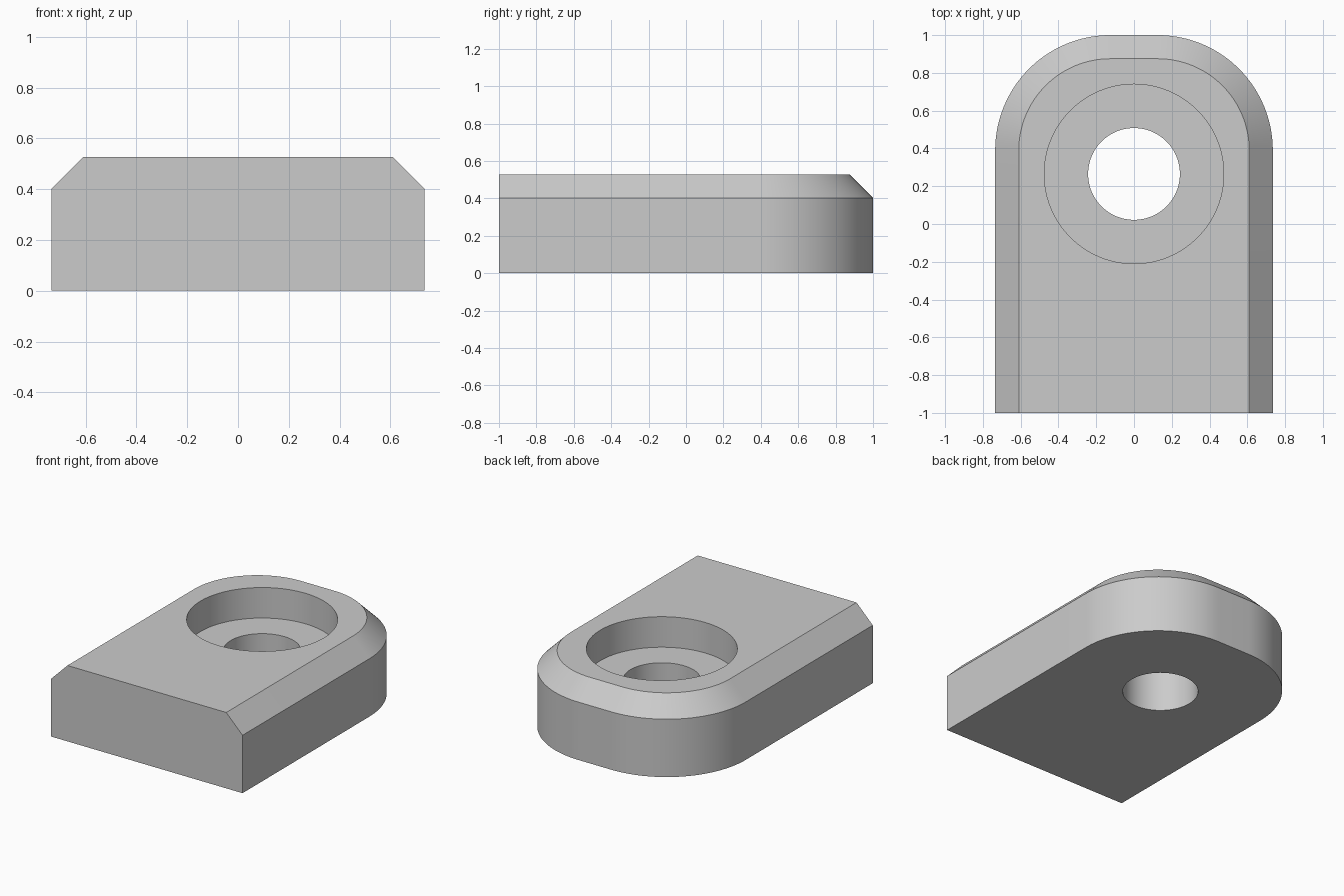
import bpy
import bmesh
from math import cos, sin, pi, radians

HALF_W, HEIGHT, CHAMFER = 0.735, 0.527, 0.125
RADIUS, BORE_Y = 0.61, 0.265
ARC_STEPS = 32

cube = bpy.data.objects.get("Cube")
if cube:
    bpy.data.objects.remove(cube, do_unlink=True)

grey = bpy.data.materials.new("plain grey")
grey.use_nodes = True
colour = (0.6, 0.6, 0.6, 1)
grey.diffuse_color = colour
grey.node_tree.nodes["Principled BSDF"].inputs["Base Color"].default_value = colour


def outline(inset):
    """Square front corners, rounded back corners; the front edge is not inset."""
    cx, cy, r = HALF_W - RADIUS, 1 - RADIUS, RADIUS - inset
    arc = [i * pi / 2 / ARC_STEPS for i in range(ARC_STEPS + 1)]
    side = [(HALF_W - inset, -1)] + [(cx + r * cos(a), cy + r * sin(a)) for a in arc]
    return side + [(-x, y) for x, y in reversed(side)]


def make_object(name, bm):
    bmesh.ops.recalc_face_normals(bm, faces=bm.faces)
    mesh = bpy.data.meshes.new(name)
    bm.to_mesh(mesh)
    bm.free()
    mesh.materials.append(grey)
    obj = bpy.data.objects.new(name, mesh)
    bpy.context.collection.objects.link(obj)
    return obj


# Block body: three stacked outlines, the top one inset for the chamfer
bm = bmesh.new()
rings = [[bm.verts.new((x, y, z)) for x, y in outline(inset)]
         for z, inset in ((0, 0), (HEIGHT - CHAMFER, 0), (HEIGHT, CHAMFER))]
n = len(rings[0])
bm.faces.new(rings[0])
bm.faces.new(rings[-1])
for low, high in zip(rings, rings[1:]):
    for i in range(n - 1):
        j = i + 1
        bm.faces.new((low[i], low[j], high[j], high[i]))
# The flat front is a single face
bm.faces.new([r[0] for r in rings] + [r[-1] for r in reversed(rings)])
block = make_object("mounting_block", bm)

# Counterbore and through hole
cutters = []
for name, radius, bottom in (("counterbore_cutter", 0.475, 0.315),
                             ("hole_cutter", 0.243, -0.2)):
    bm = bmesh.new()
    bmesh.ops.create_cone(bm, cap_ends=True, segments=96, radius1=radius,
                          radius2=radius, depth=1)
    bmesh.ops.translate(bm, verts=bm.verts, vec=(0, BORE_Y, bottom + 0.5))
    cutter = make_object(name, bm)
    cutter.hide_render = True
    cutters.append(cutter)
    cut = block.modifiers.new(name, 'BOOLEAN')
    cut.operation = 'DIFFERENCE'
    cut.solver = 'EXACT'
    cut.object = cutter

# Bake the cuts and drop the cutters
graph = bpy.context.evaluated_depsgraph_get()
baked = bpy.data.meshes.new_from_object(block.evaluated_get(graph))
block.modifiers.clear()
block.data = baked
for cutter in cutters:
    bpy.data.objects.remove(cutter, do_unlink=True)

# Smooth curved walls, keep crisp edges
block.data.shade_smooth()
block.data.set_sharp_from_angle(angle=radians(30))
